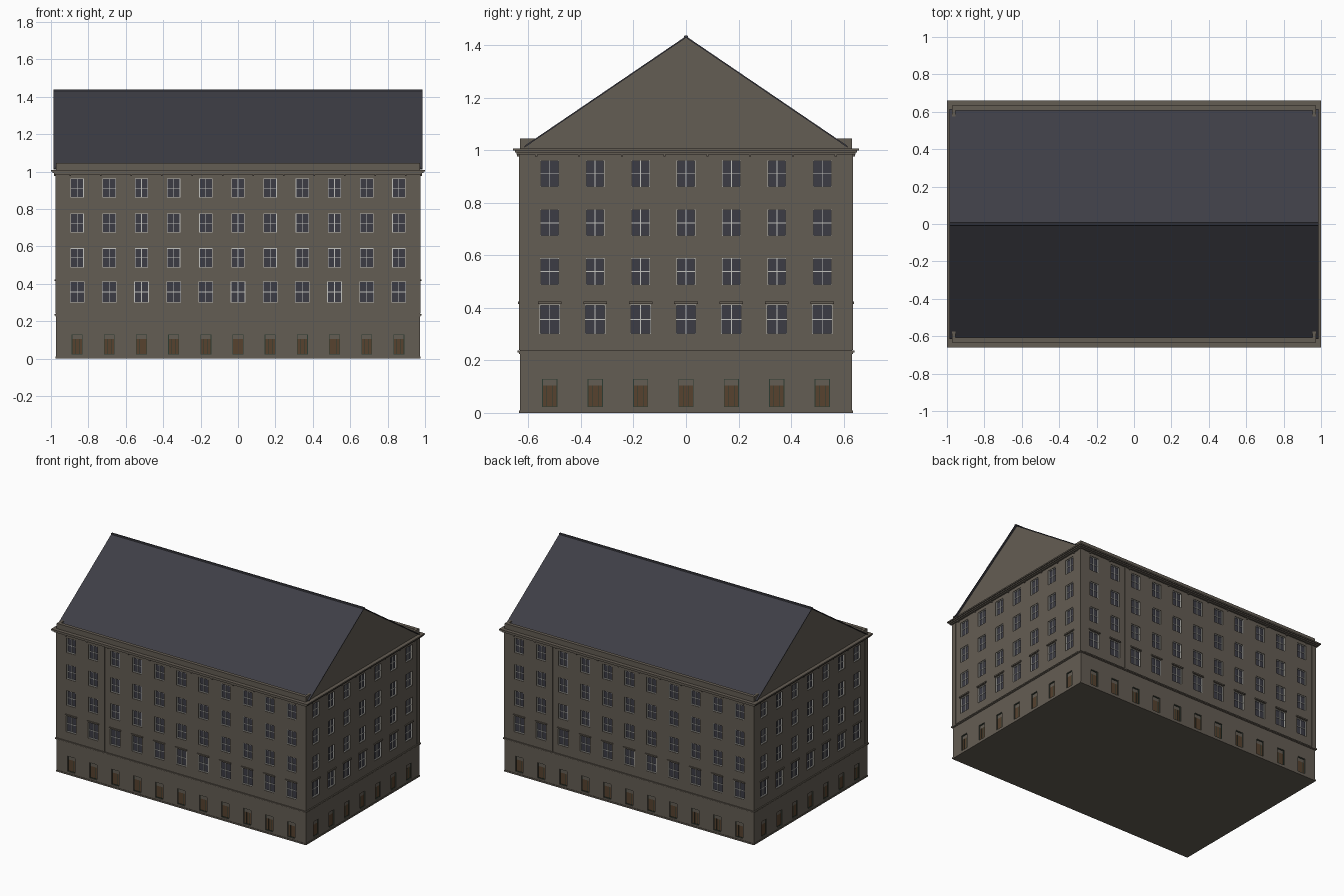
import bpy, bmesh
from math import pi
from mathutils import Matrix, Vector

cube = bpy.data.objects.get("Cube")
if cube:
    bpy.data.objects.remove(cube, do_unlink=True)

HX, HY, EAVES = 0.973, 0.633, 1.01
RIDGE, ROOF_Y, ROOF_Z = 1.43, 0.615, 1.012


def material(name, rgb):
    m = bpy.data.materials.new(name)
    m.use_nodes = True
    m.diffuse_color = (*rgb, 1)
    m.node_tree.nodes["Principled BSDF"].inputs["Base Color"].default_value = (*rgb, 1)
    return m


stone = material("stone", (0.127, 0.109, 0.087))
slate = material("slate", (0.048, 0.048, 0.060))
glass = material("glass", (0.045, 0.045, 0.060))
white = material("white_paint", (0.55, 0.55, 0.52))
brown = material("brown_wood", (0.095, 0.054, 0.028))
green = material("dark_green", (0.025, 0.045, 0.032))


def finish(name, bm, mat):
    bmesh.ops.recalc_face_normals(bm, faces=bm.faces)
    me = bpy.data.meshes.new(name)
    bm.to_mesh(me)
    bm.free()
    me.materials.append(mat)
    ob = bpy.data.objects.new(name, me)
    bpy.context.collection.objects.link(ob)
    return ob


def box(bm, lo, hi, turn=Matrix()):
    lo, hi = Vector(lo), Vector(hi)
    place = Matrix.Translation((lo + hi) / 2) @ Matrix.Diagonal((*(hi - lo), 1))
    bmesh.ops.create_cube(bm, size=1, matrix=turn @ place)


def slab(bm, out, z0, z1):
    box(bm, (-HX - out, -HY - out, z0), (HX + out, HY + out, z1))


def prism(name, profile, half, mat):
    """Extrude a y-z profile along x."""
    bm = bmesh.new()
    face = bm.faces.new([bm.verts.new((-half, y, z)) for y, z in profile])
    new = bmesh.ops.extrude_face_region(bm, geom=[face])["geom"]
    bmesh.ops.translate(bm, vec=(2 * half, 0, 0),
                        verts=[v for v in new if isinstance(v, bmesh.types.BMVert)])
    return finish(name, bm, mat)


# Each facade: rotation, wall distance, half length, bay count, bay spacing
facades = [(0, HY, HX, 11, 0.172), (pi / 2, HX, HY, 7, 0.173),
           (pi, HY, HX, 11, 0.172), (-pi / 2, HX, HY, 7, 0.173)]
floors = [(0.30, 0.412, 0.078), (0.487, 0.59, 0.071),
          (0.673, 0.775, 0.071), (0.86, 0.962, 0.071)]
DEEP, BAR = 0.014, 0.0036
DOOR_W, DOOR_Z, DOOR_MID, DOOR_TOP = 0.058, 0.022, 0.104, 0.13

parts = {n: bmesh.new() for n in
         ("cutter", "panes", "frames", "doors", "door_frames", "door_heads",
          "hoods", "pilasters", "brackets")}


def put(part, fac, u0, u1, z0, z1, d0, d1):
    """Box on a facade: u along it, z up, d outward from the wall."""
    box(parts[part], (u0, -fac[1] - d1, z0), (u1, -fac[1] - d0, z1),
        Matrix.Rotation(fac[0], 4, 'Z'))


def border(part, fac, a, b, z0, z1, w, d0, d1):
    put(part, fac, a, a + w, z0, z1, d0, d1)
    put(part, fac, b - w, b, z0, z1, d0, d1)
    put(part, fac, a + w, b - w, z0, z0 + w, d0, d1)
    put(part, fac, a + w, b - w, z1 - w, z1, d0, d1)


for fac in facades:
    half, count, step = fac[2:]
    for i in range(count):
        u = (i - (count - 1) / 2) * step
        # Windows: recess, pane, frame and cross bars
        for n, (z0, z1, w) in enumerate(floors):
            a, b, mid = u - w / 2, u + w / 2, (z0 + z1) / 2
            put("cutter", fac, a, b, z0, z1, -DEEP, 0.02)
            put("panes", fac, a, b, z0, z1, -DEEP - 0.002, -DEEP + 0.003)
            border("frames", fac, a, b, z0, z1, 0.003, -DEEP, -0.004)
            put("frames", fac, u - BAR / 2, u + BAR / 2, z0, z1, -DEEP, -0.007)
            put("frames", fac, a, b, mid - BAR / 2, mid + BAR / 2, -DEEP, -0.007)
            if n == 0:
                put("hoods", fac, a - 0.006, b + 0.006, z1 + 0.003, z1 + 0.012, -0.002, 0.007)
        # Basement doors
        a, b = u - DOOR_W / 2, u + DOOR_W / 2
        put("cutter", fac, a, b, DOOR_Z, DOOR_TOP, -DEEP, 0.02)
        put("doors", fac, a, b, DOOR_Z, DOOR_MID, -DEEP - 0.002, -0.008)
        put("door_heads", fac, a, b, DOOR_MID, DOOR_TOP, -DEEP - 0.002, -0.008)
        border("door_frames", fac, a, b, DOOR_Z, DOOR_TOP, 0.003, -DEEP, -0.004)
        for s in (-0.011, 0.011):
            put("door_frames", fac, u + s - 0.001, u + s + 0.001, DOOR_Z, DOOR_MID, -DEEP, -0.007)
    # Brackets under the cornice
    for i in range(count + 1):
        u = (i - count / 2) * 0.163
        if abs(u) < half:
            put("brackets", fac, u - 0.004, u + 0.004, 0.977, 0.99, -0.002, 0.01)
    # Shallow corner strips, and the strips dividing the long fronts
    for s in (-1, 1):
        e = s * (half - 0.014)
        put("pilasters", fac, e - 0.017, e + 0.017, 0.24, 0.985, -0.002, 0.003)
        if count == 11:
            e = s * 3.5 * step
            put("pilasters", fac, e - 0.006, e + 0.006, 0.24, 0.985, -0.002, 0.003)

# Wall block with recessed openings
bm = bmesh.new()
slab(bm, 0, 0, EAVES - 0.005)
walls = finish("walls", bm, stone)
cutter = finish("opening_cutter", parts.pop("cutter"), stone)
cutter.hide_render = True
mod = walls.modifiers.new("openings", 'BOOLEAN')
mod.operation, mod.solver, mod.object = 'DIFFERENCE', 'EXACT', cutter
bpy.context.view_layer.update()
cut = bpy.data.meshes.new_from_object(walls.evaluated_get(bpy.context.evaluated_depsgraph_get()))
walls.modifiers.clear()
walls.data = cut
bpy.data.objects.remove(cutter, do_unlink=True)

colours = {"panes": glass, "frames": white, "doors": brown, "door_frames": green}
for name, bm in parts.items():
    finish(name, bm, colours.get(name, stone))

# Plinth, belt course and stepped cornice
for name, layers in (("plinth", [(0.003, 0, 0.01)]),
                     ("belt_course", [(0.004, 0.225, 0.23), (0.008, 0.23, 0.238)]),
                     ("cornice", [(0.012, 0.984, 0.991), (0.019, 0.991, 0.999),
                                  (0.026, 0.999, 1.008)])):
    bm = bmesh.new()
    for layer in layers:
        slab(bm, *layer)
    finish(name, bm, stone)

# Parapet along the long sides with short returns at the corners
bm = bmesh.new()
for sy in (-1, 1):
    y0, y1 = sorted((sy * (HY - 0.025), sy * HY))
    box(bm, (-HX, y0, 1.0), (HX, y1, 1.045))
    for sx in (-1, 1):
        x0, x1 = sorted((sx * (HX - 0.018), sx * HX))
        y0, y1 = sorted((sy * (HY - 0.06), sy * HY))
        box(bm, (x0, y0, 1.0), (x1, y1, 1.045))
finish("parapet", bm, stone)

# Gable body, slate covering with a slight overhang, and ridge cap
prism("gables", [(-ROOF_Y, 1.0), (ROOF_Y, 1.0), (ROOF_Y, ROOF_Z),
                 (0, RIDGE), (-ROOF_Y, ROOF_Z)], HX, stone)
prism("roof", [(-ROOF_Y, ROOF_Z - 0.001), (0, RIDGE - 0.001), (ROOF_Y, ROOF_Z - 0.001),
               (ROOF_Y, ROOF_Z + 0.005), (0, RIDGE + 0.005), (-ROOF_Y, ROOF_Z + 0.005)],
      HX + 0.013, slate)
prism("ridge_cap", [(-0.008, RIDGE - 0.002), (0.008, RIDGE - 0.002),
                    (0.006, RIDGE + 0.008), (-0.006, RIDGE + 0.008)], HX + 0.013, slate)
